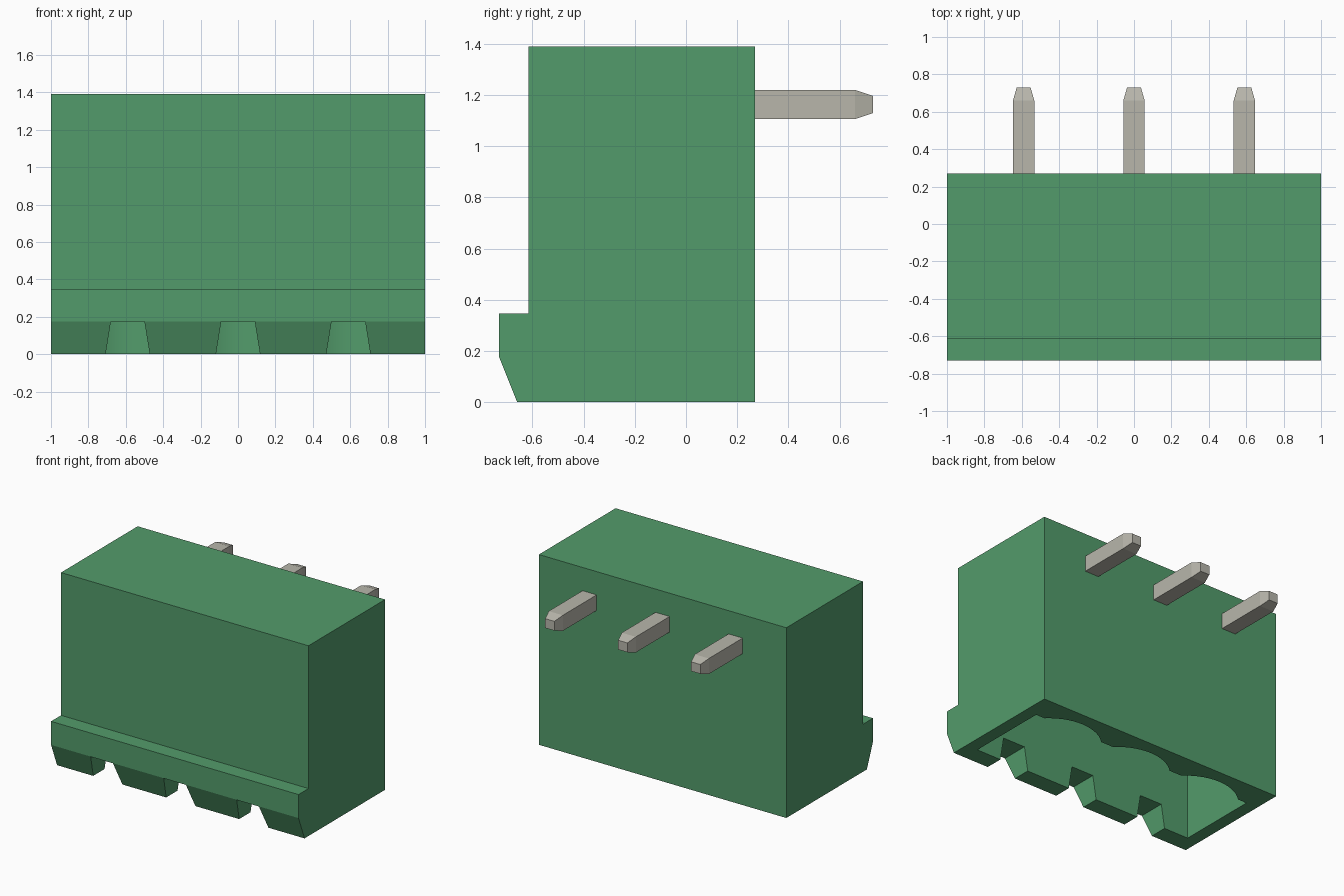
import bpy, bmesh, math
from mathutils import Vector

old = bpy.data.objects.get("Cube")
if old:
    bpy.data.objects.remove(old, do_unlink=True)

PITCH = 0.59
POLES = [-PITCH, 0, PITCH]


def material(name, rgb, rough):
    m = bpy.data.materials.new(name)
    m.use_nodes = True
    m.diffuse_color = (*rgb, 1)
    node = m.node_tree.nodes["Principled BSDF"]
    node.inputs["Base Color"].default_value = (*rgb, 1)
    node.inputs["Roughness"].default_value = rough
    return m


green = material("green plastic", (0.086, 0.33, 0.147), 0.6)
metal = material("tin grey", (0.48, 0.47, 0.41), 0.5)


def finish(name, bm, mat):
    bmesh.ops.recalc_face_normals(bm, faces=bm.faces)
    mesh = bpy.data.meshes.new(name)
    bm.to_mesh(mesh)
    bm.free()
    mesh.materials.append(mat)
    ob = bpy.data.objects.new(name, mesh)
    bpy.context.collection.objects.link(ob)
    return ob


def prism(name, points, along, mat):
    """Extrude a closed outline of 3D points along a vector."""
    bm = bmesh.new()
    face = bm.faces.new([bm.verts.new(p) for p in points])
    out = bmesh.ops.extrude_face_region(bm, geom=[face])
    moved = [v for v in out["geom"] if isinstance(v, bmesh.types.BMVert)]
    bmesh.ops.translate(bm, verts=moved, vec=Vector(along))
    return finish(name, bm, mat)


def cut(target, cutter):
    mod = target.modifiers.new("cut", "BOOLEAN")
    mod.operation = "DIFFERENCE"
    mod.solver = "EXACT"
    mod.object = cutter
    bpy.context.view_layer.objects.active = target
    bpy.ops.object.modifier_apply(modifier=mod.name)
    bpy.data.objects.remove(cutter, do_unlink=True)


# Housing: side profile with a chamfered front lip
profile = [(-0.66, 0), (-0.73, 0.175), (-0.73, 0.347), (-0.615, 0.347),
           (-0.615, 1.39), (0.27, 1.39), (0.27, 0)]
housing = prism("housing", [(-1, y, z) for y, z in profile], (2, 0, 0), green)

# Socket opening from below, with one rounded bay per pole in its back wall
FRONT, BACK, SIDE, DEPTH = -0.53, 0.075, 0.907, 1.0
BAY_R, BAY_Y = 0.35, -0.175
half = math.acos((BACK - BAY_Y) / BAY_R)
outline = [(SIDE, FRONT), (-SIDE, FRONT), (-SIDE, BACK)]
STEPS = 14
for cx in POLES:
    for i in range(STEPS + 1):
        a = -half + 2 * half * i / STEPS
        outline.append((cx + BAY_R * math.sin(a), BAY_Y + BAY_R * math.cos(a)))
outline.append((SIDE, BACK))
cut(housing, prism("socket_cutter", [(x, y, -0.1) for x, y in outline],
                   (0, 0, DEPTH + 0.1), green))

# Tapered coding notches through the front wall
for cx in POLES:
    trapezoid = [(-0.134, -0.1), (0.134, -0.1), (0.09, 0.174), (-0.09, 0.174)]
    cut(housing, prism("notch_cutter", [(cx + x, -0.9, z) for x, z in trapezoid],
                       (0, 0.5, 0), green))

bpy.ops.object.select_all(action="DESELECT")
housing.select_set(True)
bpy.context.view_layer.objects.active = housing
bpy.ops.object.shade_smooth_by_angle(angle=math.radians(20))


# Pins: square bars lofted through rings, with a tapered tip
def pin(name, origin, axis, length):
    axis = Vector(axis)
    u = Vector((1, 0, 0))
    v = axis.cross(u)
    bm = bmesh.new()
    rings = []
    for d, a, b in [(0, 0.057, 0.057), (length - 0.07, 0.057, 0.057),
                    (length, 0.037, 0.034)]:
        c = Vector(origin) + axis * d
        rings.append([bm.verts.new(c + u * a * s + v * b * t)
                      for s, t in [(-1, -1), (1, -1), (1, 1), (-1, 1)]])
    for lo, hi in zip(rings, rings[1:]):
        for i in range(4):
            j = (i + 1) % 4
            bm.faces.new([lo[i], lo[j], hi[j], hi[i]])
    bm.faces.new(rings[0])
    bm.faces.new(rings[-1])
    return finish(name, bm, metal)


for label, cx in zip(["right", "middle", "left"], POLES):
    pin(label + "_board_pin", (cx, 0.2, 1.163), (0, 1, 0), 0.53)
    pin(label + "_contact_pin", (cx, BAY_Y, DEPTH + 0.05), (0, 0, -1), 0.72)
